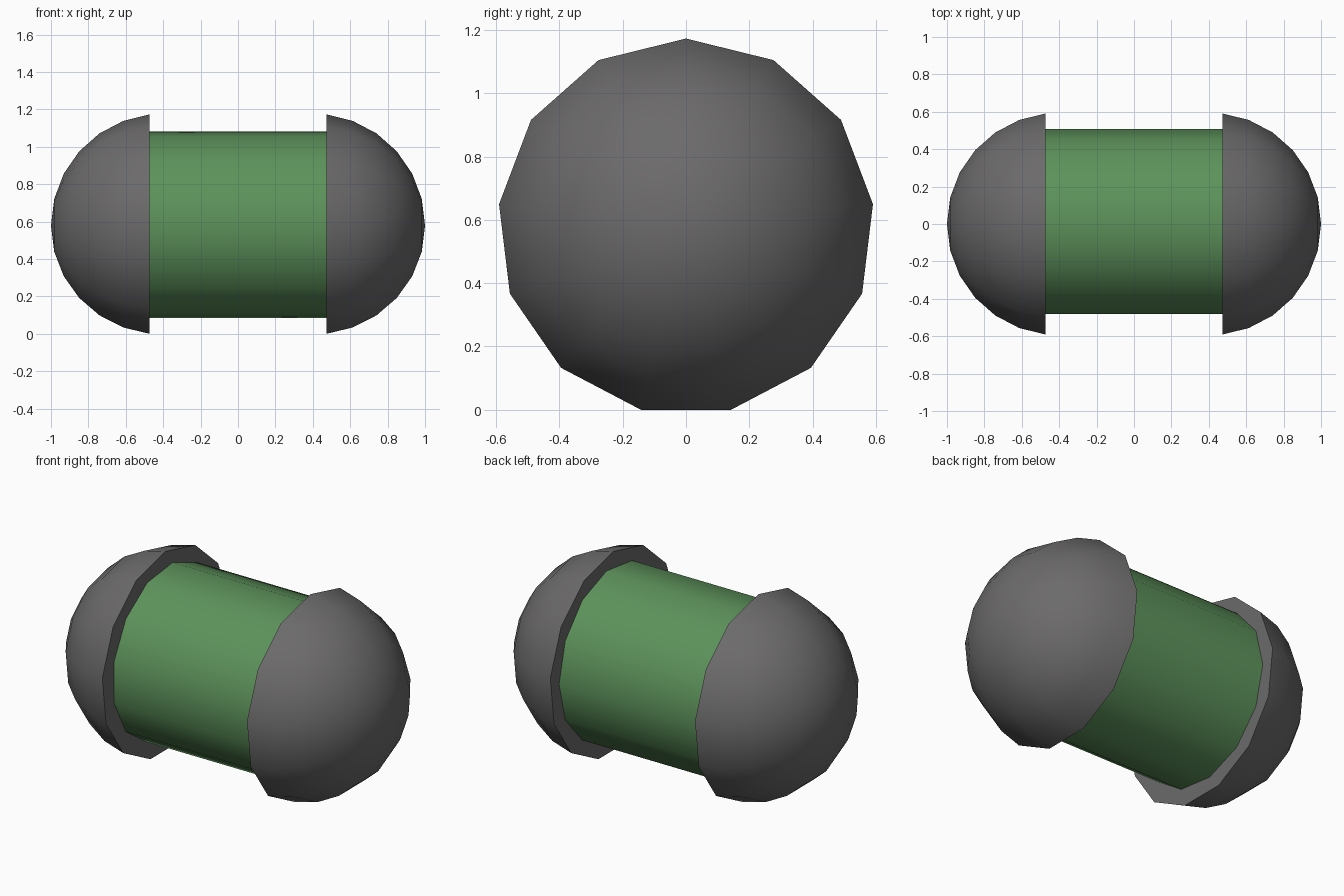
import bpy, math

if "Cube" in bpy.data.objects:
    bpy.data.objects.remove(bpy.data.objects["Cube"])

N = 13            # sides around the long axis
BALL_R = 0.5995   # dome sphere radius
STEP = math.pi / N
AXIS_Z = BALL_R * math.sin(6 * STEP) * math.cos(STEP)


def material(name, color):
    mat = bpy.data.materials.new(name)
    mat.diffuse_color = (*color, 1)
    mat.use_nodes = True
    mat.node_tree.nodes["Principled BSDF"].inputs["Base Color"].default_value = mat.diffuse_color
    return mat


def ring(x, r, cy, cz, phase):
    return [(x, cy + r * math.cos(phase + 2 * STEP * i),
             cz + r * math.sin(phase + 2 * STEP * i)) for i in range(N)]


def lathe(name, profile, phase, mat, cy=0.0, cz=AXIS_Z, tip=None):
    """Sweep (x, radius) points round the x axis; optional pointed end, else flat."""
    verts, faces = [], [tuple(reversed(range(N)))]
    for x, r in profile:
        verts += ring(x, r, cy, cz, phase)
    for k in range(len(profile) - 1):
        for i in range(N):
            j = (i + 1) % N
            faces.append((k * N + i, k * N + j, (k + 1) * N + j, (k + 1) * N + i))
    last = (len(profile) - 1) * N
    if tip is None:
        faces.append(tuple(range(last, last + N)))
    else:
        verts.append((tip, cy, cz))
        faces += [(last + i, last + (i + 1) % N, len(verts) - 1) for i in range(N)]
    mesh = bpy.data.meshes.new(name)
    mesh.from_pydata(verts, [], faces)
    mesh.materials.append(mat)
    obj = bpy.data.objects.new(name, mesh)
    bpy.context.collection.objects.link(obj)
    bpy.context.view_layer.objects.active = obj
    obj.select_set(True)
    bpy.ops.object.mode_set(mode='EDIT')
    bpy.ops.mesh.select_all(action='SELECT')
    bpy.ops.mesh.normals_make_consistent(inside=False)
    bpy.ops.object.mode_set(mode='OBJECT')
    bpy.ops.object.shade_smooth_by_angle(angle=math.radians(40))
    obj.select_set(False)
    return obj


dark = material("dark_grey", (0.15, 0.145, 0.147))
green = material("green", (0.11, 0.29, 0.105))

# Domed end caps, overhanging the body
for name, s in (("right_cap", 1), ("left_cap", -1)):
    centre = 1 - BALL_R
    profile = [(s * (centre + BALL_R * math.cos(k * STEP)), BALL_R * math.sin(k * STEP))
               for k in range(6, 0, -1)]
    lathe(name, profile, math.pi / 2, dark, tip=s)

# Thirteen-sided body between the caps
lathe("body", [(-0.474, 0.503), (0.474, 0.503)], 0, green, cy=0.006, cz=0.583)
